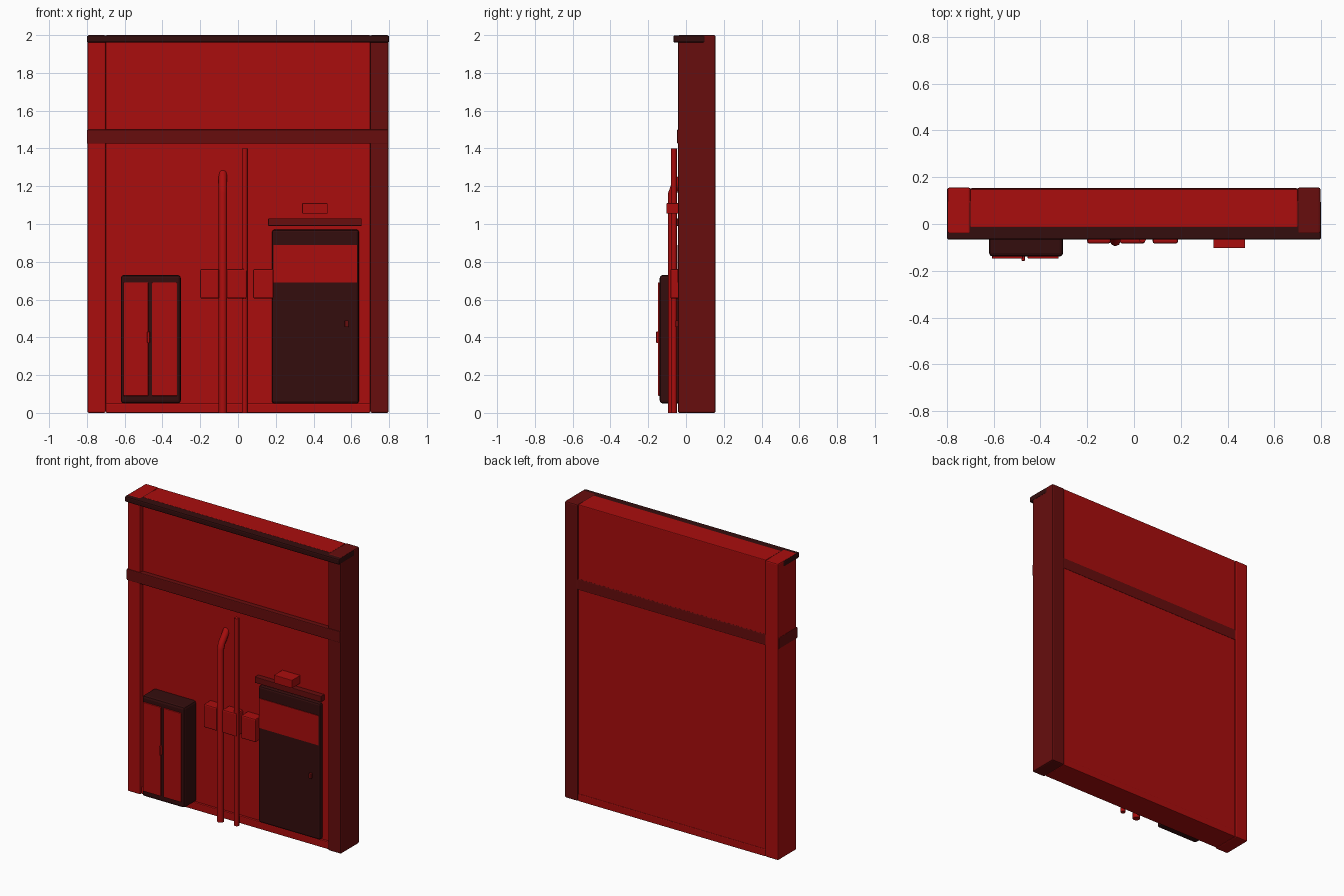
import bpy
import bmesh
from mathutils import Vector

cube = bpy.data.objects.get("Cube")
if cube:
    bpy.data.objects.remove(cube, do_unlink=True)


def material(name, color):
    m = bpy.data.materials.new(name)
    m.use_nodes = True
    m.diffuse_color = color
    m.node_tree.nodes["Principled BSDF"].inputs["Base Color"].default_value = color
    return m


RED = material("bright red", (0.4, 0.004, 0.004, 1))
MAROON = material("maroon", (0.135, 0.004, 0.004, 1))
DARK = material("dark brown", (0.034, 0.004, 0.004, 1))


def finish(name, bm, mat):
    mesh = bpy.data.meshes.new(name)
    bm.to_mesh(mesh)
    bm.free()
    mesh.materials.append(mat)
    obj = bpy.data.objects.new(name, mesh)
    bpy.context.collection.objects.link(obj)
    return obj


def box(name, x, y, z, mat, bevel=0.005, segments=2):
    """Bevelled box from (min, max) spans."""
    bm = bmesh.new()
    bmesh.ops.create_cube(bm, size=1)
    low, high = (Vector(c) for c in zip(x, y, z))
    for v in bm.verts:
        v.co = (low + high) / 2 + v.co * (high - low)
    obj = finish(name, bm, mat)
    if bevel:
        mod = obj.modifiers.new("Bevel", "BEVEL")
        mod.width = bevel
        mod.segments = segments
    return obj


def pipe(name, points, radius, mat):
    curve = bpy.data.curves.new(name, "CURVE")
    curve.dimensions = "3D"
    curve.bevel_depth = radius
    curve.bevel_resolution = 2
    curve.use_fill_caps = True
    spline = curve.splines.new("POLY")
    spline.points.add(len(points) - 1)
    for p, co in zip(spline.points, points):
        p.co = (*co, 1)
    curve.materials.append(mat)
    obj = bpy.data.objects.new(name, curve)
    bpy.context.collection.objects.link(obj)


# Wall structure
WALL = (-0.015, 0.15)
box("lower_wall", (-0.7, 0.7), WALL, (0.03, 1.43), RED)
box("upper_wall", (-0.7, 0.7), WALL, (1.49, 2.0), RED)
box("plinth", (-0.7, 0.7), (-0.03, 0.153), (0, 0.05), RED)
box("right_pillar", (-0.797, -0.7), (-0.042, 0.156), (0, 2), RED, 0.008)
box("left_pillar", (0.7, 0.797), (-0.042, 0.156), (0, 2), MAROON, 0.008)
box("middle_band", (-0.8, 0.795), (-0.047, 0.152), (1.425, 1.5), MAROON)
box("cornice", (-0.8, 0.8), (-0.067, 0.1), (1.96, 1.998), DARK, 0.008)

# Door with panel, knob, awning and lamp
box("door", (0.18, 0.64), (-0.04, 0.0), (0.05, 0.97), DARK, 0.012)
box("door_panel", (0.187, 0.63), (-0.044, -0.03), (0.69, 0.89), RED, 0)
box("door_knob", (0.565, 0.585), (-0.056, -0.03), (0.455, 0.49), MAROON, 0.003)
box("awning", (0.16, 0.655), (-0.052, 0.0), (0.99, 1.03), MAROON, 0.003)
box("lamp", (0.34, 0.475), (-0.103, 0.0), (1.055, 1.11), RED, 0.003)

# Cabinet
box("cabinet", (-0.62, -0.303), (-0.139, 0.0), (0.05, 0.73), DARK, 0.015)
for side, x in (("right", (-0.607, -0.475)), ("left", (-0.455, -0.323))):
    box("cabinet_door_" + side, x, (-0.148, -0.13), (0.09, 0.69), RED, 0.003)
box("cabinet_handle", (-0.481, -0.467), (-0.158, -0.135), (0.37, 0.43), RED, 0.003)

# Meter boxes and pipes
for i, x in enumerate(((-0.2, -0.1), (-0.06, 0.047), (0.08, 0.188))):
    box(f"meter_box_{i + 1}", x, (-0.083, 0.0), (0.605, 0.762), RED, 0.008)
pipe("bent_pipe", [(-0.08, -0.072, 0), (-0.08, -0.072, 1.16),
                   (-0.08, -0.06, 1.195), (-0.08, 0.0, 1.27)], 0.023, RED)
pipe("straight_pipe", [(0.036, -0.064, 0), (0.036, -0.064, 1.4)], 0.016, RED)
